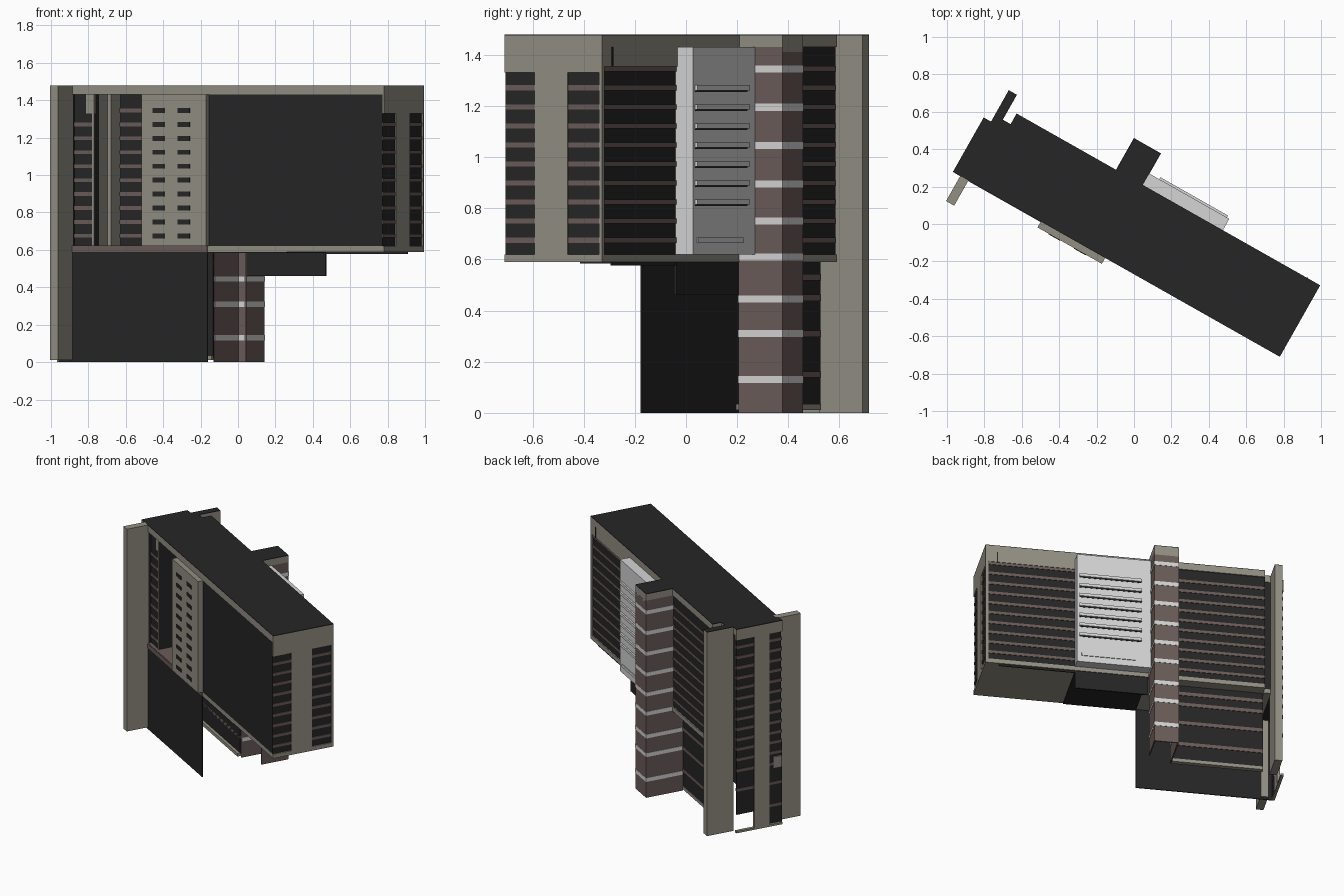
import bpy, bmesh, math
from mathutils import Matrix

cube = bpy.data.objects.get("Cube")
if cube:
    bpy.data.objects.remove(cube, do_unlink=True)


def material(name, rgb):
    m = bpy.data.materials.new(name)
    m.use_nodes = True
    m.diffuse_color = (*rgb, 1)
    m.node_tree.nodes["Principled BSDF"].inputs["Base Color"].default_value = (*rgb, 1)
    return m


TAN = material("warm grey stone", (0.29, 0.275, 0.225))
DARK = material("dark glass", (0.019, 0.019, 0.019))
BROWN = material("brown brick", (0.145, 0.107, 0.10))
LIGHT = material("light panel", (0.66, 0.66, 0.66))

TURN = Matrix.Rotation(math.radians(-29.5), 4, "Z")


def part(name, mat, boxes):
    """One object from boxes (u0, u1, v0, v1, z0, z1) in the turned plan."""
    bm = bmesh.new()
    for u0, u1, v0, v1, z0, z1 in boxes:
        mid = Matrix.Translation(((u0 + u1) / 2, (v0 + v1) / 2, (z0 + z1) / 2))
        size = Matrix.Diagonal((u1 - u0, v1 - v0, z1 - z0, 1))
        bmesh.ops.create_cube(bm, size=1, matrix=TURN @ mid @ size)
    mesh = bpy.data.meshes.new(name)
    bm.to_mesh(mesh)
    bm.free()
    mesh.materials.append(mat)
    bpy.context.collection.objects.link(bpy.data.objects.new(name, mesh))


# Plan lines and floor levels
L, R, F, B = -0.98, 1.028, -0.234, 0.205
FIN0, FIN1, BACK_L = -0.935, -0.885, -0.837
WALL = -0.055
BASE, SILL, HEAD, TOP = 0.59, 0.62, 1.43, 1.48
FLOORS = [0.675 + 0.0745 * i for i in range(10)]
LOW_FLOORS = [0.15, 0.31, 0.45, 0.53]


def stripes(u0, u1, v0, v1, levels, h=0.02):
    return [(u0, u1, v0, v1, z - h / 2, z + h / 2) for z in levels]


# Upper block with a stepped niche at the front
part("upper_core", DARK, [
    (-0.44, R - 0.008, F, B - 0.008, SILL, HEAD),
    (-0.74, -0.44, 0.03, B - 0.008, SILL, HEAD),
    (BACK_L, -0.74, 0.03, B - 0.008, SILL, HEAD),
    (FIN1, -0.763, -0.21, 0.135, SILL, HEAD),
    (L + 0.008, FIN1, F + 0.005, 0.095, BASE, HEAD),
])
part("niche_steps", TAN, [
    (-0.775, -0.763, -0.215, 0.0, SILL, HEAD),
    (-0.775, -0.74, -0.07, 0.03, SILL, HEAD),
    (-0.81, -0.763, -0.216, -0.2, 1.33, HEAD),
])
part("niche_stripes", BROWN,
     stripes(-0.74, -0.44, 0.024, 0.04, FLOORS)
     + stripes(FIN1, -0.775, -0.216, -0.2, FLOORS[:-1]))

# Roof and floor slabs
plan = [(BACK_L, R, F, B), (FIN1, BACK_L, F, 0.14), (L, FIN1, F, 0.1)]
part("roof_slab", TAN, [(*p, HEAD, TOP - 0.004) for p in plan])
part("roof_top", DARK, [(*p, TOP - 0.004, TOP) for p in plan])
part("floor_slab", TAN, [(*p, BASE, SILL) for p in plan[:2]])
part("niche_floor", BROWN, [
    (FIN1, WALL, F - 0.003, F + 0.01, BASE, SILL),
    (FIN1, -0.44, F, 0.03, SILL, SILL + 0.003)])

# Rear facade
part("rear_header", TAN, [(0.43, R, B - 0.02, B, 1.355, HEAD)])
part("rear_stripes", BROWN,
     stripes(BACK_L, -0.22, B - 0.02, B - 0.004, FLOORS)
     + stripes(0.43, R - 0.005, B - 0.02, B - 0.004, FLOORS))
part("rear_vent", DARK, [(0.945, 0.953, B, B + 0.003, 1.355, 1.43)])

# Narrow end at the far left of the plan direction +u
part("end_header", TAN, [(R - 0.02, R, F, B, 1.33, HEAD)])
part("end_panel", TAN, [
    (R - 0.02, R, -0.1, 0.05, SILL, 1.34),
    (R - 0.02, R, B - 0.015, B, SILL, 1.34)])
part("end_stripes", BROWN,
     stripes(R - 0.02, R - 0.004, F + 0.002, -0.1, FLOORS[:-1])
     + stripes(R - 0.02, R - 0.004, 0.05, B - 0.015, FLOORS[:-1]))

# Front panel with two columns of slots
part("front_panel", TAN, [(-0.44, -0.045, -0.27, F, SILL, HEAD)])
part("front_slots", DARK,
     stripes(-0.371, -0.3, -0.273, -0.265, FLOORS, 0.026)
     + stripes(-0.216, -0.143, -0.273, -0.265, FLOORS, 0.026))

# Light rear bay with ledges
part("rear_bay", LIGHT, [(-0.062, 0.43, B - 0.01, 0.275, SILL, HEAD)])
part("rear_bay_ledges", LIGHT,
     stripes(0.0, 0.415, 0.27, 0.287, FLOORS[2:9]) + stripes(0.04, 0.4, 0.27, 0.28, FLOORS[:1]))
part("rear_bay_slots", DARK,
     [(0.0, 0.415, 0.27, 0.277, z - 0.016, z - 0.01) for z in FLOORS[2:9]])
part("bay_skirt", DARK, [
    (WALL, 0.43, B - 0.015, B - 0.005, 0.46, BASE),
    (WALL, 0.934, B - 0.015, B - 0.008, 0.577, BASE),
    (WALL, 0.43, F, B - 0.01, BASE - 0.006, BASE)])

# Open lower storeys
part("lower_front_wall", DARK, [(L + 0.01, WALL, F - 0.001, F + 0.006, 0, BASE)])
part("lower_rear_wall", DARK, [(BACK_L, -0.22, 0.12, 0.13, 0.02, BASE)])
part("lower_rear_base", TAN, [(BACK_L, -0.22, 0.1, 0.134, 0.012, 0.035)])
part("lower_rear_stripes", BROWN, stripes(BACK_L, -0.22, 0.12, 0.134, LOW_FLOORS, 0.025))

# Narrow end beside the fins, with an open doorway
part("fin_end_glass", DARK, [
    (L + 0.008, L + 0.016, -0.03, 0.095, 0.13, BASE),
    (L + 0.008, L + 0.016, F, -0.14, 0.02, BASE)])
part("fin_end_panel", TAN, [
    (L, L + 0.02, -0.14, -0.03, 0, HEAD),
    (L, L + 0.02, F, 0.1, 1.40, HEAD),
    (L, L + 0.02, F, 0.1, 0, 0.015),
    (L, L + 0.02, -0.23, -0.17, 0.42, 0.5)])
part("fin_end_stripes", BROWN,
     stripes(L + 0.003, L + 0.02, -0.03, 0.097, LOW_FLOORS[1:] + [0.605] + FLOORS)
     + stripes(L + 0.003, L + 0.02, F, -0.14, LOW_FLOORS + [0.605] + FLOORS))

# Tall fins
part("fins", TAN, [
    (FIN0, FIN1, 0.1, 0.293, 0, TOP - 0.004),
    (FIN0, FIN1, -0.388, -0.213, 0.012, TOP)])
part("rear_fin_top", DARK, [(FIN0, FIN1, 0.1, 0.293, TOP - 0.004, TOP)])

# Stair tower: an open three-sided shell with light bands
T0, T1, TV = -0.225, -0.062, 0.398


def shell(z0, z1, g):
    t = 0.008 + g
    return [(T0 - g, T0 + t, 0.13, TV + g, z0, z1),
            (T0, T1, TV - t, TV + g, z0, z1),
            (T1 - t, T1 + g, 0.2, TV + g, z0, z1)]


part("stair_tower", BROWN, shell(0, HEAD, 0))
bands = [0.13, 0.31, 0.445, 0.61, 0.75, 0.895, 1.045, 1.195, 1.345]
part("tower_bands", LIGHT, [b for z in bands for b in shell(z - 0.014, z + 0.014, 0.002)])
part("tower_cap", TAN, [(T0, T1, 0.19, TV, HEAD - 0.02, TOP - 0.004)])
part("tower_top", DARK, [(T0, T1, 0.19, TV, TOP - 0.004, TOP)])
